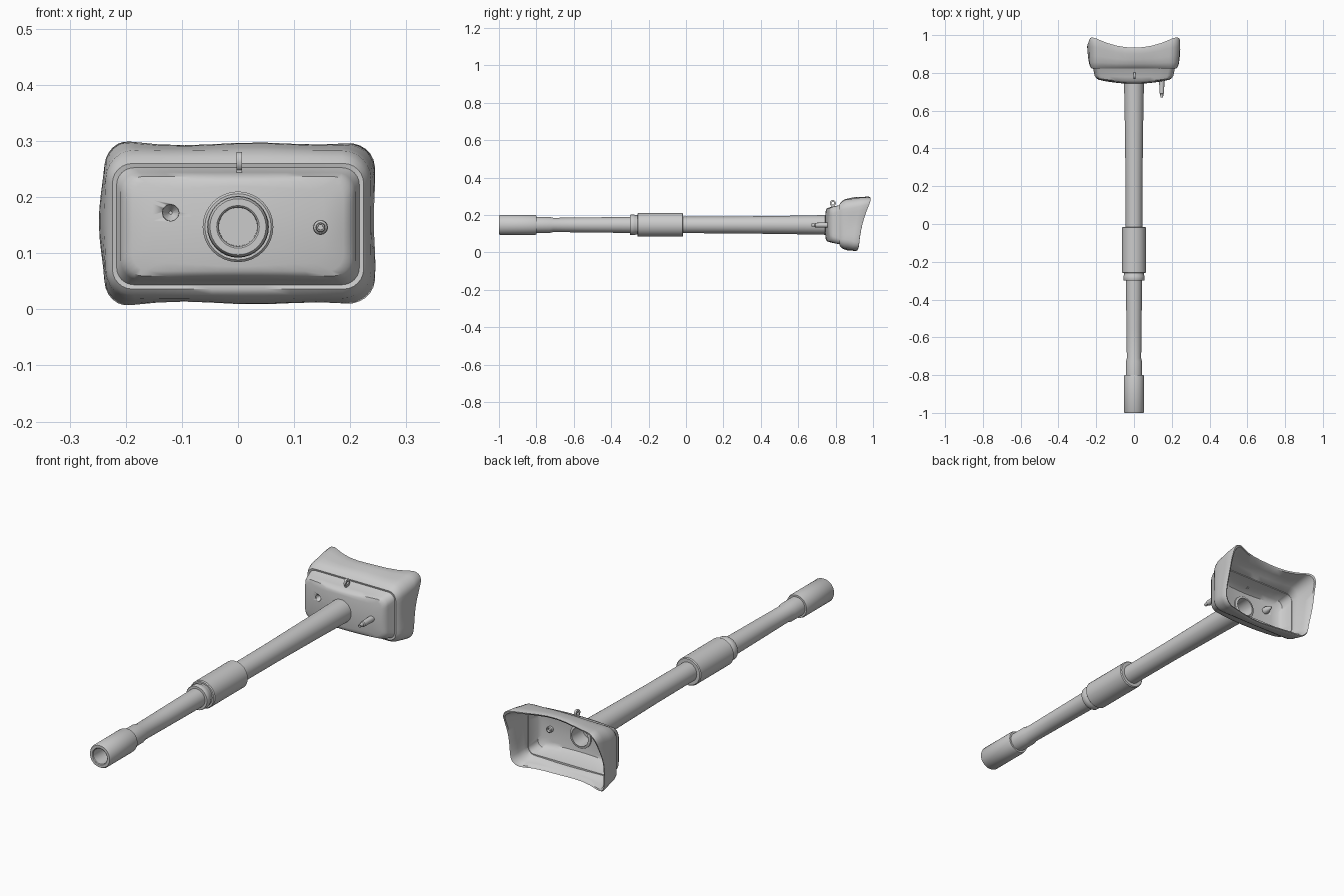
import bpy, bmesh, math
from mathutils import Vector

if "Cube" in bpy.data.objects:
    bpy.data.objects.remove(bpy.data.objects["Cube"])

grey = bpy.data.materials.new("rubber grey")
grey.diffuse_color = (0.6, 0.6, 0.6, 1)
grey.use_nodes = True
grey.node_tree.nodes["Principled BSDF"].inputs["Base Color"].default_value = grey.diffuse_color
ZC = 0.147  # height of the hose axis


def finish(name, bm, angle=40):
    bmesh.ops.recalc_face_normals(bm, faces=bm.faces)
    me = bpy.data.meshes.new(name)
    bm.to_mesh(me)
    bm.free()
    ob = bpy.data.objects.new(name, me)
    bpy.context.collection.objects.link(ob)
    me.materials.append(grey)
    bpy.ops.object.select_all(action='DESELECT')
    ob.select_set(True)
    bpy.context.view_layer.objects.active = ob
    bpy.ops.object.shade_smooth_by_angle(angle=math.radians(angle))
    return ob


def loft(name, loops, wrap=True, angle=40):
    """Bridge equal-length loops; wrap joins the last to the first, else both are capped."""
    bm = bmesh.new()
    rings = [[bm.verts.new(p) for p in lp] for lp in loops]
    n = len(rings[0])
    for k in range(len(rings) - (0 if wrap else 1)):
        a, b = rings[k], rings[(k + 1) % len(rings)]
        for i in range(n):
            j = (i + 1) % n
            bm.faces.new((a[i], a[j], b[j], b[i]))
    if not wrap:
        bm.faces.new(rings[0])
        bm.faces.new(rings[-1])
    return finish(name, bm, angle)


def lathe(name, prof, x=0, z=ZC, n=32):
    """Spin (y, radius) pairs about the y direction."""
    ring = [(math.cos(2 * math.pi * i / n), math.sin(2 * math.pi * i / n)) for i in range(n)]
    return loft(name, [[(x + r * c, y, z + r * s) for c, s in ring] for y, r in prof], False)


def rounded(hx, hz, r, zc=0.148, corner=6, edge=8):
    """Rounded rectangle of (x, z) points."""
    pts = []
    for q, (sx, sz) in enumerate(((1, 1), (-1, 1), (-1, -1), (1, -1))):
        for i in range(corner + 1):
            a = math.pi / 2 * (q + i / corner)
            pts.append(Vector((sx * (hx - r) + r * math.cos(a), zc + sz * (hz - r) + r * math.sin(a))))
    out = []
    for i, p in enumerate(pts):
        out.append(p)
        if i % (corner + 1) == corner:
            nxt = pts[(i + 1) % len(pts)]
            out += [p.lerp(nxt, k / edge) for k in range(1, edge)]
    return out


# Hose with end sleeve, joint sleeves and a slightly flared upper part
lathe("end_sleeve", [(-0.88, 0.034), (-0.997, 0.035), (-1.0, 0.038), (-1.0, 0.050), (-0.993, 0.054),
                     (-0.81, 0.054), (-0.80, 0.051), (-0.80, 0.03)])
lathe("lower_hose", [(-0.81, 0.043), (-0.73, 0.043), (-0.71, 0.038), (-0.55, 0.040), (-0.28, 0.043)])
lathe("small_joint_ring", [(-0.30, 0.04), (-0.30, 0.053), (-0.297, 0.055), (-0.275, 0.055),
                           (-0.27, 0.052), (-0.255, 0.052)])
lathe("joint_sleeve", [(-0.26, 0.045), (-0.26, 0.059), (-0.256, 0.063), (-0.019, 0.063),
                       (-0.015, 0.059), (-0.015, 0.04)])
lathe("upper_hose", [(-0.03, 0.044), (0.25, 0.045), (0.55, 0.049), (0.765, 0.053),
                     (0.768, 0.042), (0.69, 0.040)])


# Mask shell: curved front panel, bevelled shoulders, hollow back
def panel(outline, s, y0):
    lp = []
    for p in outline:
        d = Vector((p.x, p.y - ZC))
        c = d.normalized() * 0.047
        q = c.lerp(d, s)
        lp.append((q.x, y0 + 0.022 * (q.x / 0.19) ** 2 + 0.006 * (q.y / 0.08) ** 2, ZC + q.y))
    return lp


def flat(hx, hz, r, y, bow=0):
    return [(p.x, y + bow * (p.x / 0.2) ** 2, p.y) for p in rounded(hx, hz, r)]


face, inner = rounded(0.188, 0.080, 0.03), rounded(0.183, 0.072, 0.025)
steps = (0, 0.25, 0.5, 0.75, 1)
shell = [panel(face, s, 0.742) for s in steps]
shell += [flat(0.201, 0.089, 0.034, 0.755, 0.018), flat(0.209, 0.096, 0.034, 0.778, 0.008),
          flat(0.218, 0.106, 0.03, 0.832), flat(0.221, 0.109, 0.03, 0.836), flat(0.221, 0.109, 0.03, 0.845),
          flat(0.207, 0.097, 0.028, 0.845), flat(0.197, 0.086, 0.028, 0.785, 0.006)]
shell += [panel(inner, s, 0.757) for s in reversed(steps)]
shell_ob = loft("mask_shell", shell)


# Face skirt: flared, slanted and scooped to fit a face
def skirt_loop(hx, hz, r, y, amount, zc=0.153, wave=0.0):
    lp = []
    for p in rounded(hx, hz, r, zc):
        u, t = p.x / hx, (p.y - zc) / hz
        scoop = (1 - u * u) * (0.054 + 0.012 * t) * abs(t) ** 1.5
        dy = amount * (0.0375 * t + 0.018 * t * t - scoop)
        side = 1 - 0.035 * amount * t * t
        lp.append((p.x * side + wave * math.sin(9 * p.y / 0.3), y + dy,
                   p.y + wave * math.sin(22 * p.x + 1) * t - 0.006 * amount * (1 - u * u) * t))
    return lp


loft("face_skirt", [
    skirt_loop(0.212, 0.100, 0.03, 0.825, 0, 0.148),
    skirt_loop(0.224, 0.112, 0.036, 0.822, 0, 0.148),
    skirt_loop(0.231, 0.123, 0.045, 0.832, 0.05, 0.149),
    skirt_loop(0.237, 0.133, 0.052, 0.850, 0.15, 0.151, 0.001),
    skirt_loop(0.240, 0.138, 0.054, 0.875, 0.4, 0.152, 0.002),
    skirt_loop(0.243, 0.144, 0.05, 0.908, 0.7, 0.153, 0.003),
    skirt_loop(0.245, 0.147, 0.045, 0.938, 0.98, 0.153, 0.003),
    skirt_loop(0.242, 0.145, 0.045, 0.944, 1, 0.153, 0.003),
    skirt_loop(0.235, 0.138, 0.042, 0.940, 1, 0.153, 0.003),
    skirt_loop(0.226, 0.129, 0.042, 0.905, 0.7, 0.152, 0.002),
    skirt_loop(0.217, 0.117, 0.04, 0.868, 0.3, 0.150),
    skirt_loop(0.207, 0.097, 0.03, 0.840, 0, 0.148)], angle=50)

# Vent hole cut through the shell, with a conical cup behind it
cutter = lathe("vent_cutter", [(0.70, 0.015), (0.80, 0.015)], -0.12, 0.172, 12)
cutter.hide_render = True
cutter.hide_set(True)
cut = shell_ob.modifiers.new("vent", 'BOOLEAN')
cut.object, cut.operation, cut.solver = cutter, 'DIFFERENCE', 'EXACT'
lathe("vent_cup", [(0.775, 0.003), (0.757, 0.0148), (0.762, 0.0165), (0.775, 0.0165), (0.81, 0.003)],
      -0.12, 0.172, 12)

# Side nozzle with a drilled tip and an inside boss
lathe("side_nozzle", [(0.70, 0.0045), (0.67, 0.005), (0.67, 0.0075), (0.688, 0.0085), (0.692, 0.0125),
                      (0.745, 0.0135), (0.76, 0.0135), (0.781, 0.0135), (0.784, 0.009), (0.776, 0.006)],
      0.147, 0.146, 16)

# Hanging eyelet on top of the shell
eye, N = [], 24
for i in range(N):
    a = 2 * math.pi * i / N
    c, s = math.cos(a), math.sin(a)
    eye.append([(0.002 + dx, 0.785 + r * c, 0.263 + r * s * 1.1)
                for dx, r in ((-0.005, 0.007), (-0.005, 0.016), (0.005, 0.016), (0.005, 0.007))])
loft("eyelet", eye)
loft("eyelet_stem", [[(0.002 + dx, y + dy, z) for dx, dy in ((-.005, -.009), (.005, -.009), (.005, .009), (-.005, .009))]
                     for y, z in ((0.785, 0.232), (0.785, 0.252))], False)
